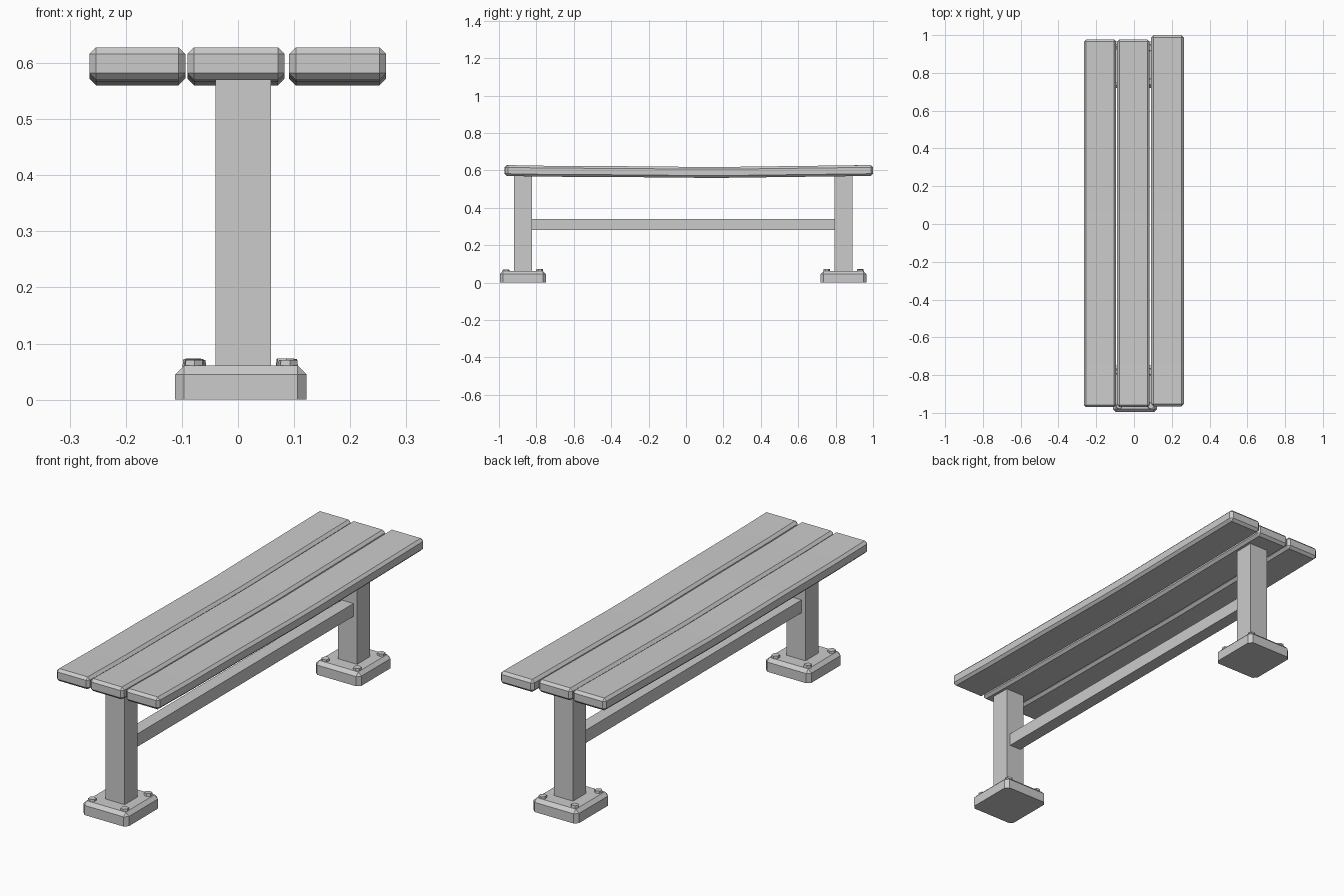
import bpy, bmesh, random
from mathutils import Vector, Matrix

random.seed(4)
if "Cube" in bpy.data.objects:
    bpy.data.objects.remove(bpy.data.objects["Cube"])

GREY = (0.6, 0.6, 0.6, 1)
mat = bpy.data.materials.new("plain grey")
mat.use_nodes = True
mat.diffuse_color = GREY
mat.node_tree.nodes["Principled BSDF"].inputs["Base Color"].default_value = GREY


def finish(name, bm):
    bmesh.ops.recalc_face_normals(bm, faces=bm.faces)
    me = bpy.data.meshes.new(name)
    bm.to_mesh(me)
    bm.free()
    me.materials.append(mat)
    ob = bpy.data.objects.new(name, me)
    bpy.context.collection.objects.link(ob)
    return ob


def box(x, y, z, chamfer=0, keep_bottom=False):
    """Box from (min, max) ranges, optionally with chamfered edges."""
    bm = bmesh.new()
    size = [r[1] - r[0] for r in (x, y, z)]
    mid = [(r[1] + r[0]) / 2 for r in (x, y, z)]
    bmesh.ops.create_cube(bm, size=1, matrix=Matrix.Translation(mid) @ Matrix.Diagonal((*size, 1)))
    if chamfer:
        edges = [e for e in bm.edges
                 if not (keep_bottom and all(v.co.z < mid[2] for v in e.verts))]
        bmesh.ops.bevel(bm, geom=edges, offset=chamfer, segments=1, affect='EDGES')
    return bm


# Seat planks, sagging a little towards the middle
SAG = [(-0.74, 0.004), (-0.33, 0.006), (0.07, 0.010), (0.21, 0.010), (0.51, 0.006), (0.75, 0.003)]


def plank(name, x, y):
    bm = box(x, y, (0.57, 0.628), 0.012)
    for cut, _ in SAG:
        bmesh.ops.bisect_plane(bm, geom=bm.verts[:] + bm.edges[:] + bm.faces[:],
                               plane_co=(0, cut, 0), plane_no=(0, 1, 0))
    for v in bm.verts:
        for cut, drop in SAG:
            if abs(v.co.y - cut) < 0.001:
                v.co.z -= drop
    finish(name, bm)


plank("seat_plank_right", (-0.265, -0.094), (-0.97, 0.977))
plank("seat_plank_middle", (-0.09, 0.083), (-0.97, 0.977))
plank("seat_plank_left", (0.091, 0.264), (-0.965, 1.0))


# Hexagonal bolt head, seated slightly askew
def bolt(name, x, y):
    bm = bmesh.new()
    turn = Matrix.Rotation(random.uniform(0, 1), 4, 'Z')
    tilt = Matrix.Rotation(random.uniform(-0.08, 0.08), 4, 'X')
    place = Matrix.Translation((x, y, 0.062 + random.uniform(0, 0.003)))
    bmesh.ops.create_cone(bm, cap_ends=True, segments=6, radius1=0.019, radius2=0.017,
                          depth=0.016, matrix=place @ tilt @ turn)
    finish(name, bm)


# Legs with bolted foot plates
for end, y in (("front", -0.8725), ("back", 0.8425)):
    finish(end + "_leg", box((-0.04, 0.059), (y - 0.048, y + 0.048), (0.05, 0.573)))
    finish(end + "_foot_plate",
           box((-0.112, 0.122), (y - 0.123, y + 0.123), (0, 0.061), 0.016, True))
    for side, sx in (("right", -0.077), ("left", 0.087)):
        for row, dy in (("outer", -0.09), ("inner", 0.09)):
            bolt(f"{end}_bolt_{side}_{row}", sx + random.uniform(-0.004, 0.004), y + dy)

# Rail joining the legs
finish("cross_rail", box((-0.02, 0.04), (-0.84, 0.81), (0.28, 0.34)))
